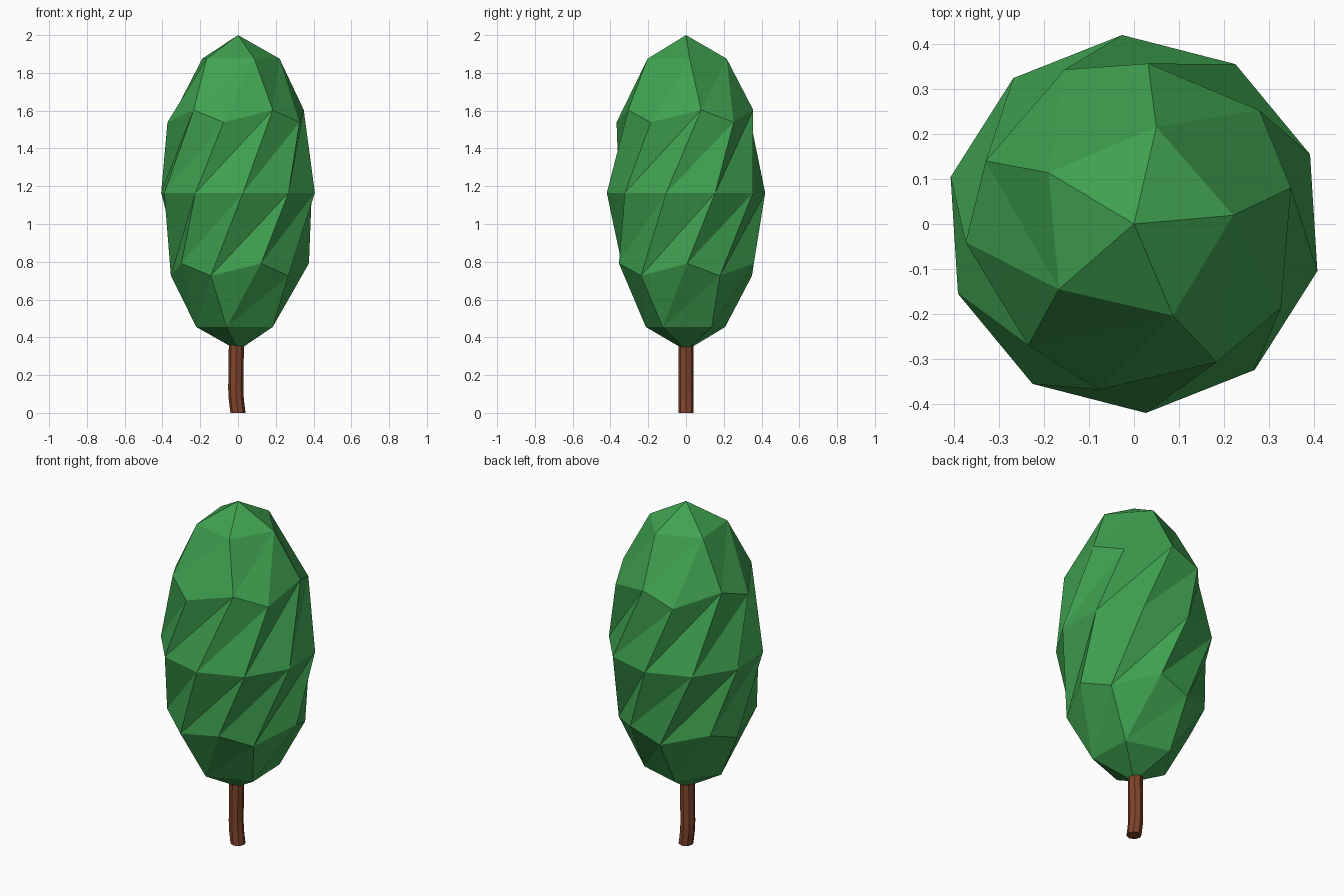
import bpy, bmesh, math

if "Cube" in bpy.data.objects:
    bpy.data.objects.remove(bpy.data.objects["Cube"])


def add_object(name, bm, color):
    bmesh.ops.recalc_face_normals(bm, faces=bm.faces)
    mesh = bpy.data.meshes.new(name)
    bm.to_mesh(mesh)
    bm.free()
    mat = bpy.data.materials.new(name + "_color")
    mat.diffuse_color = color
    mat.use_nodes = True
    mat.node_tree.nodes["Principled BSDF"].inputs["Base Color"].default_value = mat.diffuse_color
    mesh.materials.append(mat)
    obj = bpy.data.objects.new(name, mesh)
    bpy.context.collection.objects.link(obj)
    return obj


# Foliage: low-poly icosphere, twisted about z and stretched to an egg
RADIUS, HALF_H, CENTER = 0.42, 0.835, 1.165
TWIST = math.radians(86.3)
START = math.radians(3.6)
bm = bmesh.new()
bmesh.ops.create_icosphere(bm, subdivisions=2, radius=1)
# angle of the upper five-vertex ring, so the twist starts from a known direction
ring = [v.co for v in bm.verts if abs(v.co.z - 0.447) < 0.02]
offset = START - math.atan2(ring[0].y, ring[0].x)
for v in bm.verts:
    x, y, z = v.co
    a = offset + TWIST * z
    v.co = (RADIUS * (x * math.cos(a) - y * math.sin(a)),
            RADIUS * (x * math.sin(a) + y * math.cos(a)),
            CENTER + HALF_H * z)
add_object("foliage", bm, (0.05, 0.36, 0.08, 1))

# Trunk: slightly bent eight-sided tube, its top hidden in the foliage
SIDES, TRUNK_R = 8, 0.04
path = [(0.0, 0.0), (-0.009, 0.07), (-0.012, 0.13), (-0.01, 0.25), (-0.008, 0.42)]
bm = bmesh.new()
rings = []
for cx, z in path:
    rings.append([bm.verts.new((cx + TRUNK_R * math.cos(math.tau * i / SIDES),
                                TRUNK_R * math.sin(math.tau * i / SIDES), z))
                  for i in range(SIDES)])
for lo, hi in zip(rings, rings[1:]):
    for i in range(SIDES):
        j = (i + 1) % SIDES
        bm.faces.new((lo[i], lo[j], hi[j], hi[i]))
bm.faces.new(rings[0][::-1])
bm.faces.new(rings[-1])
add_object("trunk", bm, (0.22, 0.06, 0.025, 1))
